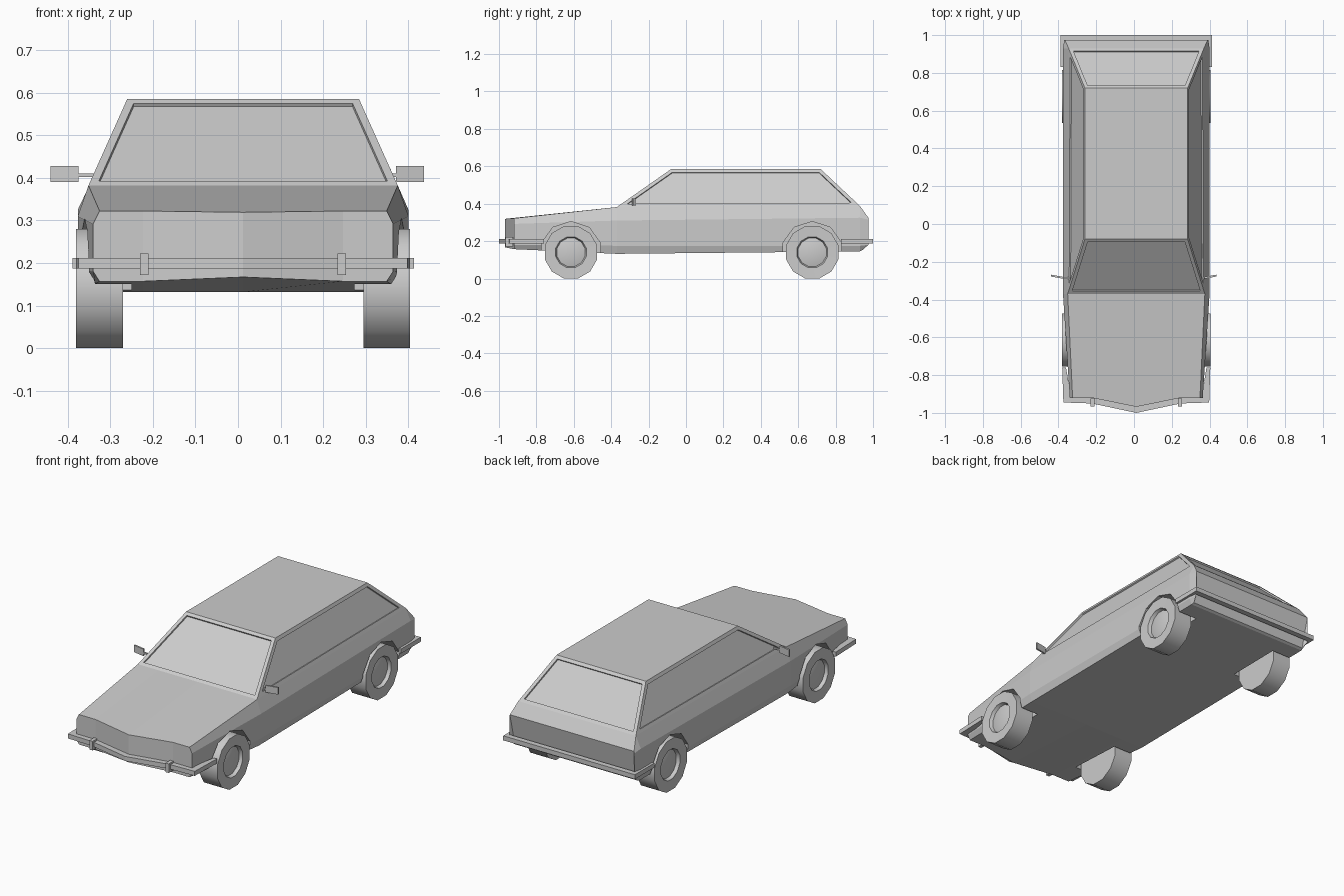
import bpy, bmesh, math

if "Cube" in bpy.data.objects:
    bpy.data.objects.remove(bpy.data.objects["Cube"])

CX = 0.012  # body sits slightly off the mirror-to-mirror centre


def finish(name, bm, smooth=None):
    bmesh.ops.recalc_face_normals(bm, faces=bm.faces[:])
    me = bpy.data.meshes.new(name)
    bm.to_mesh(me)
    bm.free()
    ob = bpy.data.objects.new(name, me)
    bpy.context.collection.objects.link(ob)
    bpy.ops.object.select_all(action='DESELECT')
    ob.select_set(True)
    bpy.context.view_layer.objects.active = ob
    if smooth:
        bpy.ops.object.shade_smooth_by_angle(angle=math.radians(smooth))
    return ob


def prism(bm, low, high):
    """Solid between two matching outlines."""
    a = [bm.verts.new(p) for p in low]
    b = [bm.verts.new(p) for p in high]
    n = len(a)
    bm.faces.new(a)
    bm.faces.new(b)
    for i in range(n):
        bm.faces.new((a[i], a[(i + 1) % n], b[(i + 1) % n], b[i]))


def box(bm, x0, x1, y0, y1, z0, z1):
    plan = [(x0, y0), (x1, y0), (x1, y1), (x0, y1)]
    prism(bm, [(x, y, z0) for x, y in plan], [(x, y, z1) for x, y in plan])


# Wheel arch cutters
WHEEL_Y, WHEEL_Z = (-0.615, 0.675), 0.14
bm = bmesh.new()
for s in (-1, 1):
    for wy in WHEEL_Y:
        ring = [(wy + 0.165 * math.cos(math.radians(18 + 36 * k)),
                 WHEEL_Z + 0.165 * math.sin(math.radians(18 + 36 * k))) for k in range(10)]
        prism(bm, [(CX + s * 0.262, y, z) for y, z in ring],
              [(CX + s * 0.5, y, z) for y, z in ring])
cutter = finish("arch_cutter", bm)
cutter.hide_render = True

# Body: four lofted cross-sections (y, top, shoulder, sill, floor) as x, z pairs
STATIONS = [
    (-0.92, (0.337, 0.322), (0.352, 0.292), (0.352, 0.18), (0.337, 0.157)),
    (-0.37, (0.363, 0.382), (0.388, 0.31), (0.388, 0.175), (0.375, 0.132)),
    (0.93, (0.358, 0.388), (0.388, 0.325), (0.388, 0.175), (0.375, 0.145)),
    (0.975, (0.378, 0.325), (0.381, 0.315), (0.381, 0.18), (0.37, 0.152)),
]
MID = 0.235
bm = bmesh.new()
rings = []
for k, (y, top, sh, sill, fl) in enumerate(STATIONS):
    half = [(0, top[1]), (MID, top[1]), top, sh, sill, fl, (MID, fl[1]), (0, fl[1])]
    full = half + [(-x, z) for x, z in half[-2:0:-1]]
    ring = []
    for i, (x, z) in enumerate(full):
        yy = y
        if k == 0 and x == 0:          # pointed nose
            yy, z = y - 0.048, z + (-0.003 if i == 0 else 0.01)
        if k == 3 and 5 <= i <= 9:     # tucked-in tail
            yy = 0.943
        ring.append(bm.verts.new((CX + x, yy, z)))
    rings.append(ring)
for k in range(3):
    for i in range(14):
        if k == 1 and i in (0, 1, 12, 13):
            continue                   # opening under the cabin
        j = (i + 1) % 14
        bm.faces.new((rings[k][i], rings[k][j], rings[k + 1][j], rings[k + 1][i]))
for ring in (rings[0], rings[3]):
    for i in range(3):
        bm.faces.new((ring[i], ring[i + 1], ring[6 - i], ring[7 - i]))
        m = lambda n: ring[(14 - n) % 14]
        bm.faces.new((m(i), m(i + 1), m(6 - i), m(7 - i)))

# Cabin on the same shell, with recessed windows
f, r = rings[1], rings[2]
fr, fl_, rr, rl = [bm.verts.new((CX + sx * 0.272, y, 0.585))
                   for y in (-0.08, 0.72) for sx in (1, -1)]
glass = [
    bm.faces.new((f[2], f[1], f[0], f[13], f[12], fl_, fr)),
    bm.faces.new((r[2], r[1], r[0], r[13], r[12], rl, rr)),
    bm.faces.new((f[2], r[2], rr, fr)),
    bm.faces.new((f[12], r[12], rl, fl_)),
]
bm.faces.new((fr, fl_, rl, rr))
bmesh.ops.recalc_face_normals(bm, faces=bm.faces[:])
bmesh.ops.inset_individual(bm, faces=glass, thickness=0.019, use_even_offset=True)
bmesh.ops.inset_individual(bm, faces=glass, thickness=0.0008, depth=-0.008, use_even_offset=True)
body = finish("car_body", bm)
mod = body.modifiers.new("arches", 'BOOLEAN')
mod.operation, mod.solver, mod.object = 'DIFFERENCE', 'EXACT', cutter
bpy.ops.object.modifier_apply(modifier=mod.name)
bpy.data.objects.remove(cutter)

# Wheels: twelve-sided revolved profile (radius, x)
PROFILE = [(0.145, 0.282), (0.145, 0.392), (0.085, 0.39), (0.078, 0.372), (0.046, 0.38)]
for s, side in ((-1, "left"), (1, "right")):
    for wy, end in zip(WHEEL_Y, ("front", "rear")):
        bm = bmesh.new()
        loops = []
        for rad, x in PROFILE:
            loops.append([bm.verts.new((
                CX + s * x,
                wy + rad * math.cos(math.radians(15 + 30 * k)),
                WHEEL_Z + rad * math.sin(math.radians(15 + 30 * k)))) for k in range(12)])
        for a, b in zip(loops, loops[1:]):
            for k in range(12):
                bm.faces.new((a[k], a[(k + 1) % 12], b[(k + 1) % 12], b[k]))
        bm.faces.new(loops[0])
        bm.faces.new(loops[-1])
        finish(f"{end}_{side}_wheel", bm, 35)


# Bumpers: mirrored plan strips wrapping round the corners
def bumper(name, outer, inner, z0, z1):
    bm = bmesh.new()
    loops = []
    for path in (outer, inner):
        pts = path + [(-x, y) for x, y in path[::-1] if x]
        loops.append(pts)
    n = len(loops[0])
    for i in range(n - 1):
        quad = [loops[0][i], loops[0][i + 1], loops[1][i + 1], loops[1][i]]
        prism(bm, [(CX + x, y, z0) for x, y in quad], [(CX + x, y, z1) for x, y in quad])
    bmesh.ops.remove_doubles(bm, verts=bm.verts[:], dist=0.0001)
    # drop the internal walls between segments
    inside = [fc for fc in bm.faces if all(len(e.link_faces) > 2 for e in fc.edges
                                           if abs(e.verts[0].co.z - e.verts[1].co.z) > 0.01)
              and sum(len(e.link_faces) > 2 for e in fc.edges) == 4]
    bmesh.ops.delete(bm, geom=list(set(inside)), context='FACES_ONLY')
    return finish(name, bm)


bumper("front_bumper",
       [(0.392, -0.76), (0.386, -0.945), (MID, -0.95), (0, -1.0)],
       [(0.372, -0.76), (0.345, -0.915), (MID, -0.917), (0, -0.962)], 0.187, 0.212)
bumper("rear_bumper",
       [(0.401, 0.83), (0.401, 1.0), (0, 1.0)],
       [(0.38, 0.83), (0.376, 0.97), (0, 0.97)], 0.187, 0.212)

# Front overriders
bm = bmesh.new()
for s in (-1, 1):
    xc = CX + s * 0.232
    box(bm, xc - 0.01, xc + 0.01, -0.965, -0.925, 0.172, 0.222)
finish("bumper_overriders", bm)

# Door mirrors on thin arms
bm = bmesh.new()
for x0, x1, a0, a1 in ((-0.44, -0.374, -0.376, -0.335), (0.371, 0.437, 0.35, 0.373)):
    out, inn = (x0, x1) if x0 < 0 else (x1, x0)
    plan = [(out, -0.278), (inn, -0.29), (inn, -0.28), (out, -0.268)]
    prism(bm, [(x, y, 0.39) for x, y in plan], [(x, y, 0.428) for x, y in plan])
    box(bm, a0, a1, -0.29, -0.281, 0.402, 0.41)
finish("door_mirrors", bm)
